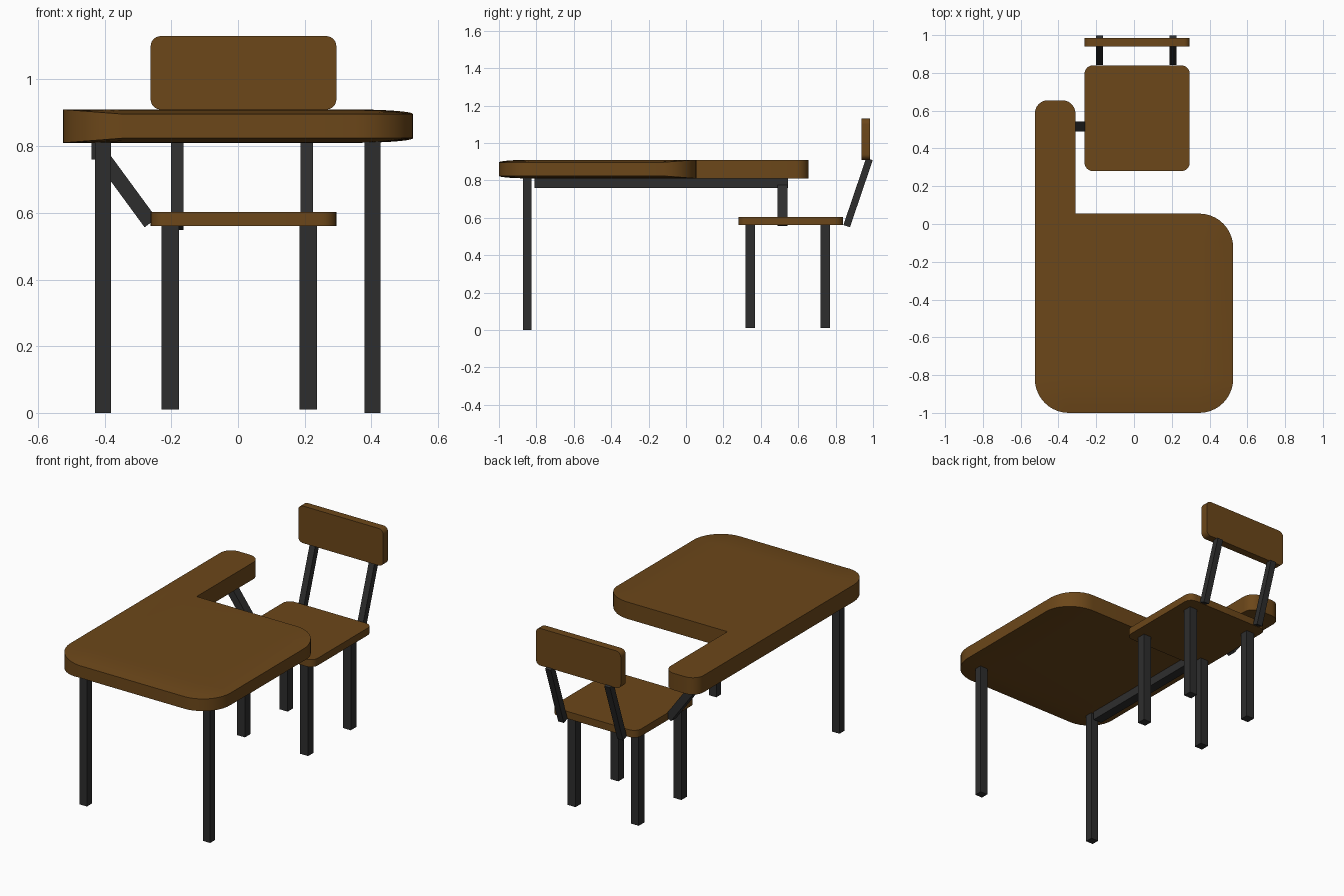
import bpy, bmesh, math
from mathutils import Vector

if "Cube" in bpy.data.objects:
    bpy.data.objects.remove(bpy.data.objects["Cube"])


def material(name, color):
    m = bpy.data.materials.new(name)
    m.diffuse_color = color
    m.use_nodes = True
    m.node_tree.nodes["Principled BSDF"].inputs["Base Color"].default_value = m.diffuse_color
    return m


WOOD = material("wood", (0.15, 0.063, 0.010, 1))
METAL = material("dark_metal", (0.027, 0.027, 0.027, 1))


def finish(name, bm, mat, smooth=False):
    bmesh.ops.remove_doubles(bm, verts=bm.verts, dist=1e-5)
    bmesh.ops.recalc_face_normals(bm, faces=bm.faces)
    me = bpy.data.meshes.new(name)
    bm.to_mesh(me)
    bm.free()
    me.materials.append(mat)
    ob = bpy.data.objects.new(name, me)
    bpy.context.collection.objects.link(ob)
    if smooth:
        bpy.ops.object.select_all(action='DESELECT')
        bpy.context.view_layer.objects.active = ob
        ob.select_set(True)
        bpy.ops.object.shade_smooth_by_angle(angle=math.radians(30))
    return ob


def box(name, lo, hi, mat=METAL):
    bm = bmesh.new()
    bmesh.ops.create_cube(bm, size=1)
    for v in bm.verts:
        v.co = Vector([(a + b) / 2 + c * (b - a) for a, b, c in zip(lo, hi, v.co)])
    return finish(name, bm, mat)


def bar(name, a, b, width, depth):
    """Square bar between two points; width runs along its local x."""
    a, b = Vector(a), Vector(b)
    ob = box(name, (-width / 2, -depth / 2, 0), (width / 2, depth / 2, (b - a).length))
    d = (b - a).normalized()
    ob.rotation_euler = (-math.asin(d.y), math.atan2(d.x, d.z), 0)
    ob.location = a
    return ob


def rounded(corners, n=10):
    """Outline from (x, y, radius) right-angled corners, counter-clockwise."""
    pts = []
    for i, (x, y, r) in enumerate(corners):
        p = Vector((x, y))
        if r == 0:
            pts.append(p)
            continue
        u = (Vector(corners[i - 1][:2]) - p).normalized()
        w = (Vector(corners[(i + 1) % len(corners)][:2]) - p).normalized()
        c = p + (u + w) * r
        for k in range(n + 1):
            t = k / n * math.pi / 2
            pts.append(c - w * r * math.cos(t) - u * r * math.sin(t))
    return pts


def loft(name, rings, mat):
    """Skin closed rings of points and cap both ends."""
    bm = bmesh.new()
    loops = [[bm.verts.new(p) for p in r] for r in rings]
    for a, b in zip(loops, loops[1:]):
        for i in range(len(a)):
            j = (i + 1) % len(a)
            bm.faces.new((a[i], a[j], b[j], b[i]))
    bm.faces.new(loops[0][::-1])
    bm.faces.new(loops[-1])
    return finish(name, bm, mat, smooth=True)


def clamp01(t):
    return max(0.0, min(1.0, t))


# Desk top: L-shaped slab, slightly domed toward the front and right edges
R = 0.18
outline = rounded([(-0.525, -1, R), (0.525, -1, R), (0.525, 0.055, R),
                   (-0.31, 0.055, 0), (-0.31, 0.655, 0.07), (-0.525, 0.655, 0.07)])


def desk_ring(t, z, sign):
    ring = []
    for p in outline:
        q = Vector((min(p.x, 0.525 - R), max(p.y, -1 + R)))
        w = clamp01((p.x + 0.525) / R) * clamp01((0.055 - p.y) / R)
        c = p.lerp(q, t)
        ring.append((c.x, c.y, z - sign * 0.014 * w * (1 - t) ** 2))
    return ring


steps = (0, 0.25, 0.5, 0.75, 1)
loft("desk_top", [desk_ring(t, 0.81, -1) for t in reversed(steps)]
     + [desk_ring(t, 0.91, 1) for t in steps], WOOD)

# Desk legs and under-desk rail
for side, x in (("left", -0.405), ("right", 0.403)):
    box(f"desk_leg_{side}", (x - 0.024, -0.871, 0), (x + 0.024, -0.825, 0.815))
box("under_desk_rail", (-0.44, -0.81, 0.76), (-0.385, 0.545, 0.812))

# Brace joining the rail to the seat
bar("seat_brace", (-0.262, 0.516, 0.57), (-0.405, 0.516, 0.765), 0.045, 0.052)

# Seat
seat = rounded([(-0.262, 0.28, 0.045), (0.295, 0.28, 0.045),
                (0.295, 0.84, 0.045), (-0.262, 0.84, 0.045)], 6)
loft("seat", [[(p.x, p.y, z) for p in seat] for z in (0.56, 0.603)], WOOD)

# Backrest
back = rounded([(-0.262, 0.91, 0.03), (0.295, 0.91, 0.03),
                (0.295, 1.13, 0.03), (-0.262, 1.13, 0.03)], 6)
loft("backrest", [[(p.x, y, p.y) for p in back] for y in (0.985, 0.939)], WOOD)

# Chair legs and backrest struts
for side, x, sx in (("left", -0.203, -0.182), ("right", 0.211, 0.206)):
    for end, y in (("front", 0.344), ("back", 0.744)):
        box(f"chair_leg_{end}_{side}", (x - 0.026, y - 0.026, 0.01),
            (x + 0.026, y + 0.026, 0.562))
    bar(f"back_strut_{side}", (sx, 0.859, 0.555), (sx, 0.981, 0.914), 0.037, 0.037)
